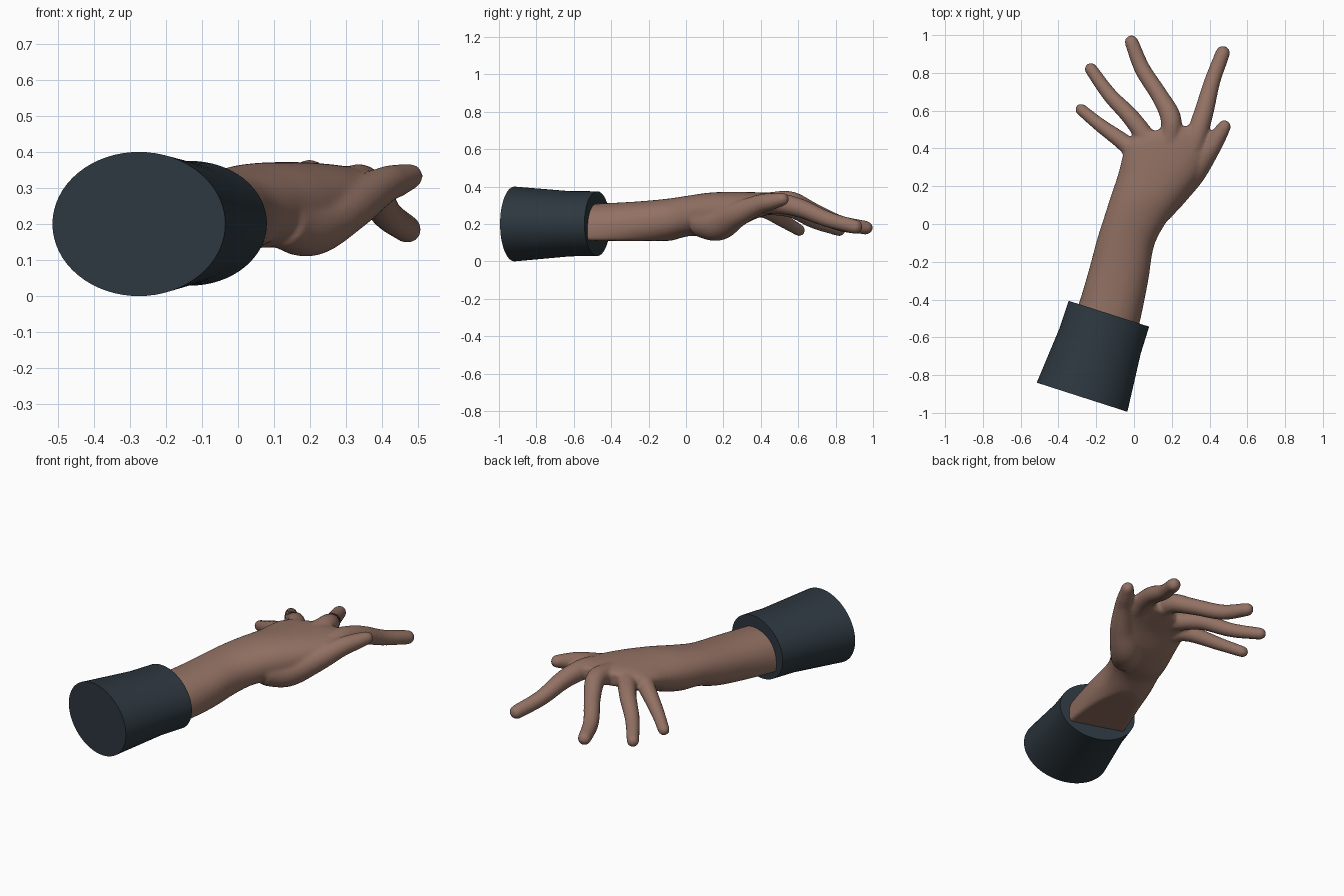
import bpy, bmesh, math
from mathutils import Vector

if "Cube" in bpy.data.objects:
    bpy.data.objects.remove(bpy.data.objects["Cube"])


def material(name, rgb):
    m = bpy.data.materials.new(name)
    m.use_nodes = True
    m.diffuse_color = (*rgb, 1)
    m.node_tree.nodes["Principled BSDF"].inputs["Base Color"].default_value = (*rgb, 1)
    return m


def finish(name, bm, mat):
    bmesh.ops.recalc_face_normals(bm, faces=bm.faces)
    mesh = bpy.data.meshes.new(name)
    bm.to_mesh(mesh)
    bm.free()
    mesh.materials.append(mat)
    ob = bpy.data.objects.new(name, mesh)
    bpy.context.collection.objects.link(ob)
    return ob


def spline(points, steps):
    """Smooth interpolation through points of any dimension."""
    pts = [Vector(p) for p in points]
    pts = [pts[0] * 2 - pts[1]] + pts + [pts[-1] * 2 - pts[-2]]
    out = []
    for a, b, c, d in zip(pts, pts[1:], pts[2:], pts[3:]):
        for i in range(steps):
            t = i / steps
            out.append((b * 2 + (c - a) * t + (a * 2 - b * 5 + c * 4 - d) * t ** 2
                        + (b * 3 - a - c * 3 + d) * t ** 3) / 2)
    return out + [pts[-2]]


def loft(bm, rings):
    """Closed skin over a row of equal point rings."""
    rows = [[bm.verts.new(p) for p in ring] for ring in rings]
    n = len(rows[0])
    for a, b in zip(rows, rows[1:]):
        for i in range(n):
            j = (i + 1) % n
            bm.faces.new((a[i], a[j], b[j], b[i]))
    bm.faces.new(rows[0][::-1])
    bm.faces.new(rows[-1])


def circle(n):
    return [(math.cos(math.tau * i / n), math.sin(math.tau * i / n)) for i in range(n)]


def digit(bm, points):
    """Tapered tube with a rounded tip; points are x, y, z, radius."""
    path = spline(points, 8)
    centres = [p.to_3d() for p in path]
    radii = [p[3] for p in path]
    tip_dir = (centres[-1] - centres[-2]).normalized()
    end, r = centres[-1], radii[-1]
    for k in range(1, 6):
        a = k * math.pi / 11
        centres.append(end + tip_dir * r * math.sin(a))
        radii.append(r * math.cos(a))
    rings = []
    for i, c in enumerate(centres):
        d = centres[min(i + 1, len(centres) - 1)] - centres[max(i - 1, 0)]
        side = d.cross(Vector((0, 0, 1))).normalized()
        up = side.cross(d).normalized()
        rings.append([c + (side * u + up * v) * radii[i] for u, v in circle(20)])
    loft(bm, rings)


skin = material("brown skin", (0.29, 0.165, 0.125))
cloth = material("dark slate cloth", (0.026, 0.039, 0.05))

# Forearm and palm: right edge xy, left edge xy, top z, bottom z
sections = [
    (-.325, -.51, .005, -.61, .305, -.01),
    (-.285, -.40, .035, -.50, .310, .02),
    (-.235, -.23, .075, -.30, .320, .07),
    (-.195, -.08, .105, -.12, .335, .105),
    (-.160, .03, .165, 0, .352, .135),
    (-.125, .14, .255, .12, .368, .135),
    (-.085, .26, .345, .25, .372, .17),
    (-.060, .36, .395, .37, .370, .225),
    (-.035, .43, .400, .46, .365, .25),
    (.035, .485, .375, .53, .350, .27),
]
FLAT = 0.11  # level underside of the forearm
bm = bmesh.new()
rings = []
for rx, ry, lx, ly, top, low in spline(sections, 6):
    a, b = Vector((rx, ry, 0)), Vector((lx, ly, 0))
    ring = []
    for u, v in circle(48):
        u = math.copysign(abs(u) ** .9, u)
        v = math.copysign(abs(v) ** .9, v)
        p = (a + b) / 2 + (b - a) / 2 * u
        p.z = max(FLAT, (top + low) / 2 + (top - low) / 2 * v)
        ring.append(p)
    rings.append(ring)
loft(bm, rings)

# Fingers and thumb
digits = {
    "little": [(.03, .34, .285, .055), (-.04, .42, .278, .047), (-.18, .524, .215, .037), (-.28, .606, .166, .032)],
    "ring": [(.09, .42, .305, .055), (-.015, .563, .28, .047), (-.13, .685, .215, .040), (-.228, .82, .168, .034)],
    "middle": [(.19, .44, .315, .055), (.195, .56, .32, .055), (.135, .68, .268, .046),
               (.045, .82, .205, .043), (-.013, .963, .18, .037)],
    "index": [(.32, .40, .305, .055), (.34, .49, .31, .056), (.375, .61, .285, .051),
              (.415, .757, .225, .043), (.47, .905, .185, .039)],
    "thumb": [(.12, .06, .21, .075), (.20, .17, .2, .09), (.31, .27, .25, .07),
              (.40, .39, .305, .052), (.44, .455, .32, .046), (.478, .515, .332, .036)],
}
for points in digits.values():
    digit(bm, points)

# Fuse everything into one soft skin
hand = finish("hand_and_forearm", bm, skin)
fuse = hand.modifiers.new("fuse", "REMESH")
fuse.mode = "VOXEL"
fuse.voxel_size = 0.009
fuse.use_smooth_shade = True
soften = hand.modifiers.new("soften", "SMOOTH")
soften.factor = 0.5
soften.iterations = 10

# Sleeve cuff: oval tube, tapered then straight
back, front = Vector((-.275, -.917, .2)), Vector((-.133, -.475, .202))
across = Vector((.952, -.306, 0))
bm = bmesh.new()
loft(bm, [[back.lerp(front, t) + across * w * u + Vector((0, 0, h * v)) for u, v in circle(64)]
          for t, w, h in ((0, .252, .2), (.68, .225, .174), (1, .224, .173))])
cuff = finish("sleeve_cuff", bm, cloth)
bpy.ops.object.select_all(action="DESELECT")
cuff.select_set(True)
bpy.context.view_layer.objects.active = cuff
bpy.ops.object.shade_smooth_by_angle(angle=math.radians(30))
